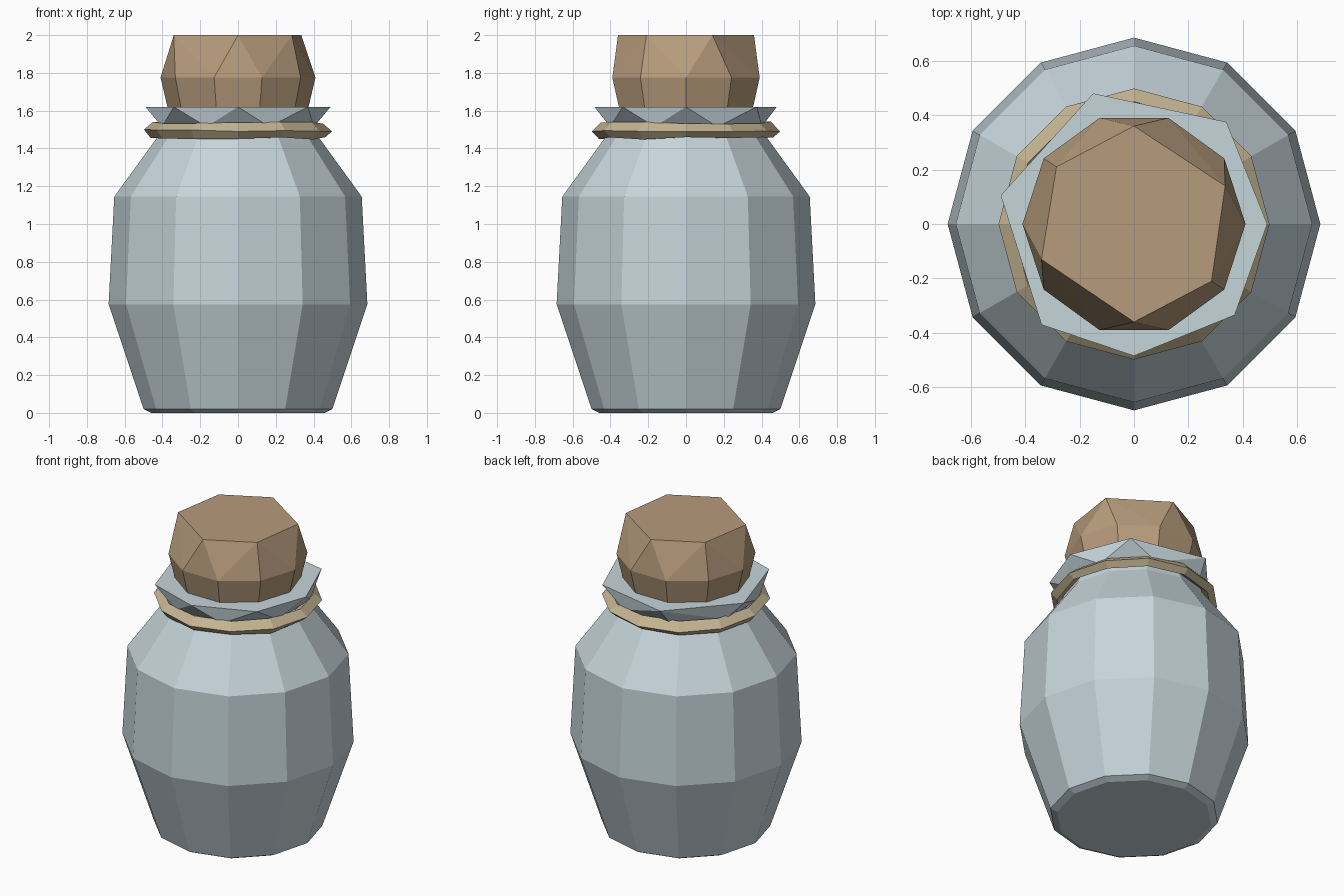
import bpy, bmesh, random
from math import sin, cos, radians, tau

if "Cube" in bpy.data.objects:
    bpy.data.objects.remove(bpy.data.objects["Cube"])

random.seed(4)


def material(name, rgb):
    m = bpy.data.materials.new(name)
    m.diffuse_color = (*rgb, 1)
    m.use_nodes = True
    m.node_tree.nodes["Principled BSDF"].inputs["Base Color"].default_value = m.diffuse_color
    return m


def finish(bm, name, mat):
    bmesh.ops.recalc_face_normals(bm, faces=bm.faces[:])
    me = bpy.data.meshes.new(name)
    bm.to_mesh(me)
    bm.free()
    me.materials.append(mat)
    ob = bpy.data.objects.new(name, me)
    bpy.context.collection.objects.link(ob)
    return ob


def ring(n, r, z, turn=0.0):
    return [(r * cos(tau * i / n + turn), r * sin(tau * i / n + turn), z) for i in range(n)]


def loft(rings, name, mat, closed=False):
    """Skin a stack of rings; cap the ends, or join last to first."""
    bm = bmesh.new()
    vs = [[bm.verts.new(p) for p in r] for r in rings]
    pairs = list(zip(vs, vs[1:]))
    if closed:
        pairs.append((vs[-1], vs[0]))
    else:
        bm.faces.new(vs[0])
        bm.faces.new(vs[-1])
    for a, b in pairs:
        for i in range(len(a)):
            j = (i + 1) % len(a)
            bm.faces.new((a[i], a[j], b[j], b[i]))
    return finish(bm, name, mat)


def hull(points, name, mat):
    """Chunky faceted solid around the points."""
    bm = bmesh.new()
    for p in points:
        bm.verts.new(p)
    bmesh.ops.convex_hull(bm, input=bm.verts[:])
    bmesh.ops.delete(bm, geom=[v for v in bm.verts if not v.link_faces], context='VERTS')
    bmesh.ops.dissolve_limit(bm, angle_limit=radians(2), verts=bm.verts[:], edges=bm.edges[:])
    return finish(bm, name, mat)


glass = material("pale_glass", (0.56, 0.66, 0.70))
cork = material("cork", (0.47, 0.33, 0.20))
twine = material("twine", (0.56, 0.46, 0.29))

# Twelve-sided jar body up to the neck
profile = [(0.46, 0.0), (0.50, 0.02), (0.685, 0.575), (0.655, 1.145), (0.43, 1.455), (0.40, 1.53)]
loft([ring(12, r, z) for r, z in profile], "jar_body", glass)

# Irregular flared lip
lip = [(-0.15, 0.48), (0.34, 0.375), (0.49, 0.0), (0.37, -0.335), (0.0, -0.485), (-0.34, -0.37), (-0.49, 0.105)]
hull([(x, y, 1.62) for x, y in lip] + ring(8, 0.435, 1.515, tau / 16), "jar_lip", glass)

# Twine tied round the neck, slightly uneven
section = [(0.498, 1.495), (0.45, 1.537), (0.40, 1.50), (0.462, 1.455)]
rings = []
for r, z in section:
    rings.append([(x, y, h + random.uniform(-0.008, 0.006)) for x, y, h in ring(12, r, z)])
loft(rings, "neck_twine", twine, closed=True)

# Whittled cork: six-sided top over a ten-sided shoulder
top = [(0.0, 0.36), (0.335, 0.14), (0.285, -0.21), (0.0, -0.36), (-0.34, -0.13), (-0.285, 0.21)]
hull([(x, y, 2.0) for x, y in top] + ring(10, 0.41, 1.775) + ring(10, 0.35, 1.52), "cork_stopper", cork)
